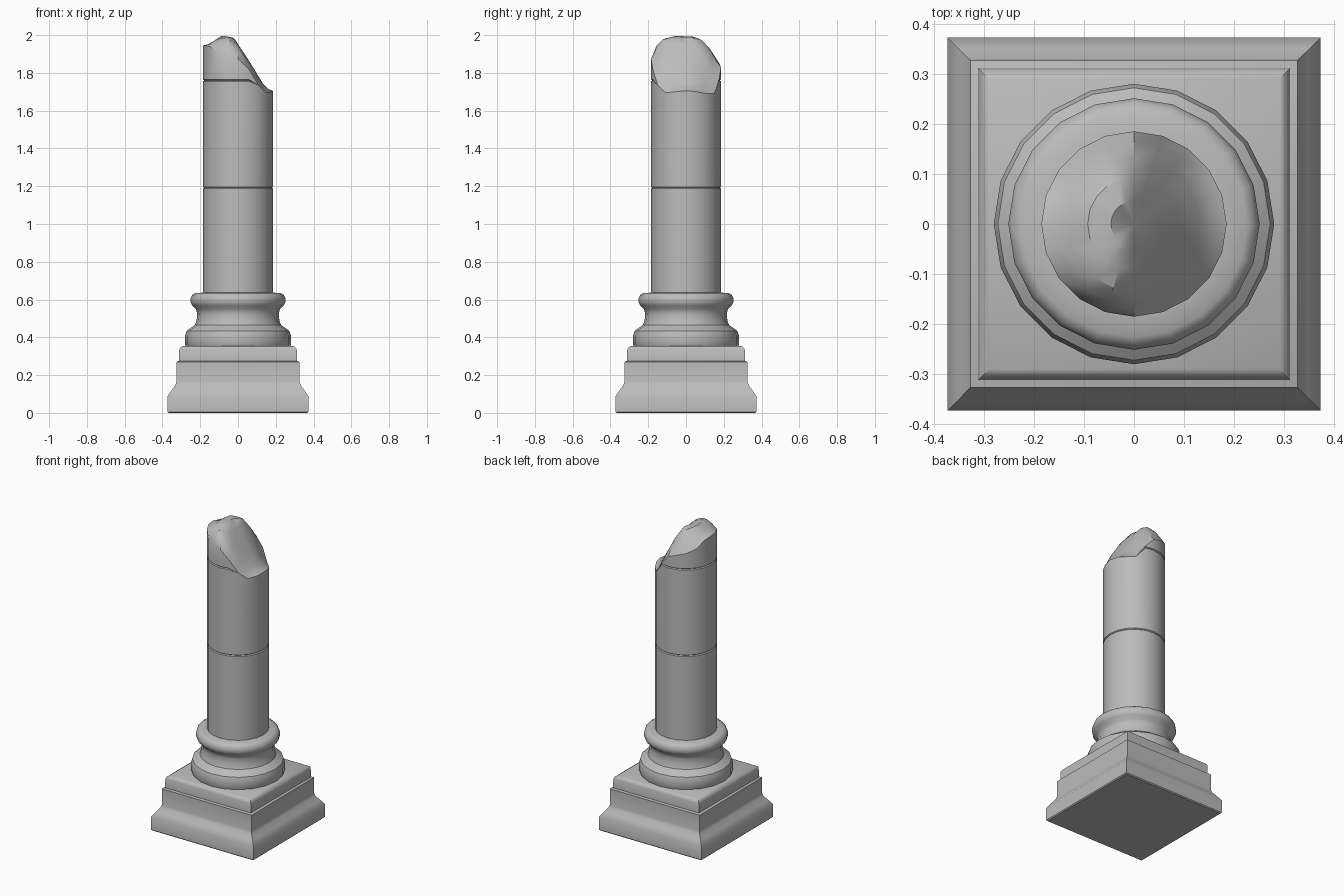
import bpy, bmesh, math

cube = bpy.data.objects.get("Cube")
if cube:
    bpy.data.objects.remove(cube, do_unlink=True)

SIDES = 20
RADIUS = 0.185

stone = bpy.data.materials.new("grey_stone")
stone.use_nodes = True
grey = (0.5, 0.5, 0.5, 1)
stone.diffuse_color = grey
stone.node_tree.nodes["Principled BSDF"].inputs["Base Color"].default_value = grey


def finish(bm, name, angle):
    """Weld, orient and shade a mesh, then add it to the scene."""
    bmesh.ops.remove_doubles(bm, verts=bm.verts, dist=0.0001)
    bmesh.ops.recalc_face_normals(bm, faces=bm.faces)
    mesh = bpy.data.meshes.new(name)
    bm.to_mesh(mesh)
    bm.free()
    mesh.materials.append(stone)
    obj = bpy.data.objects.new(name, mesh)
    bpy.context.collection.objects.link(obj)
    bpy.ops.object.select_all(action="DESELECT")
    obj.select_set(True)
    bpy.context.view_layer.objects.active = obj
    bpy.ops.object.shade_smooth_by_angle(angle=math.radians(angle))


def bridge(bm, lower, upper):
    n = len(lower)
    for i in range(n):
        j = (i + 1) % n
        bm.faces.new((lower[i], lower[j], upper[j], upper[i]))


def ring(bm, n, point, turn=0.0):
    """One loop of vertices; point(i) gives radius and height."""
    verts = []
    for i in range(n):
        a = math.tau * i / n + turn
        r, z = point(i)
        verts.append(bm.verts.new((r * math.cos(a), r * math.sin(a), z)))
    return verts


def turned(name, profile, n, turn=0.0, scale=1.0, angle=35):
    """Closed solid swept around z from a (radius, height) profile."""
    bm = bmesh.new()
    loops = [ring(bm, n, lambda i: (r * scale, z), turn) for r, z in profile]
    for lower, upper in zip(loops, loops[1:]):
        bridge(bm, lower, upper)
    bm.faces.new(loops[0])
    bm.faces.new(loops[-1])
    finish(bm, name, angle)


# Square plinth with a sloped foot and a stepped top
turned("plinth", [
    (0.366, 0), (0.372, 0.006), (0.372, 0.09), (0.35, 0.122), (0.331, 0.148),
    (0.326, 0.165), (0.326, 0.27), (0.312, 0.275), (0.311, 0.335),
    (0.305, 0.346), (0.29, 0.355),
], 4, math.pi / 4, math.sqrt(2), 40)

# Round moulded base: torus, hollow and upper torus
turned("moulded_base", [
    (0.274, 0.35), (0.28, 0.362), (0.28, 0.41), (0.272, 0.434), (0.25, 0.45),
    (0.228, 0.465), (0.219, 0.49), (0.216, 0.525), (0.222, 0.55),
    (0.242, 0.568), (0.251, 0.585), (0.251, 0.605), (0.243, 0.624),
    (0.226, 0.635), (0.17, 0.637),
], SIDES)

# Shaft drums with fine joints, cut off by the jagged rim
RIM = [1.705, 1.70, 1.69, 1.69, 1.77, 1.83, 1.85, 1.865, 1.89, 1.935,
       1.945, 1.945, 1.94, 1.91, 1.895, 1.875, 1.82, 1.735, 1.695, 1.70]
RIDGE = [(-0.185, 1.945), (-0.085, 2.0), (-0.02, 1.985), (0.01, 1.935),
         (0.08, 1.835), (0.127, 1.76), (0.185, 1.705)]


def ridge_height(x):
    for (x0, z0), (x1, z1) in zip(RIDGE, RIDGE[1:]):
        if x <= x1:
            return z0 + (z1 - z0) * (x - x0) / (x1 - x0)
    return RIDGE[-1][1]


def broken_height(i, s):
    """Height of the break at fraction s of the radius along direction i."""
    a = math.tau * i / SIDES
    x, y = s * RADIUS * math.cos(a), s * RADIUS * math.sin(a)
    w = s ** (4 - 12 * y)
    return RIM[i] * w + ridge_height(x) * (1 - w)


def wall_point(r, z):
    return lambda i: (r, z) if z < RIM[i] else (RADIUS, RIM[i])


bm = bmesh.new()
wall = [(RADIUS, 0.62)]
for joint in (1.192, 1.76):
    wall += [(RADIUS, joint - 0.005), (RADIUS - 0.006, joint),
             (RADIUS, joint + 0.005)]
wall.append((RADIUS, 3))
loops = [ring(bm, SIDES, wall_point(r, z)) for r, z in wall]
bm.faces.new(loops[0])
for s in (0.88, 0.72, 0.5, 0.25):
    loops.append(ring(bm, SIDES, lambda i: (s * RADIUS, broken_height(i, s))))
for lower, upper in zip(loops, loops[1:]):
    bridge(bm, lower, upper)
centre = bm.verts.new((0, 0, ridge_height(0)))
for i in range(SIDES):
    bm.faces.new((loops[-1][i], loops[-1][(i + 1) % SIDES], centre))
finish(bm, "broken_shaft", 32)
